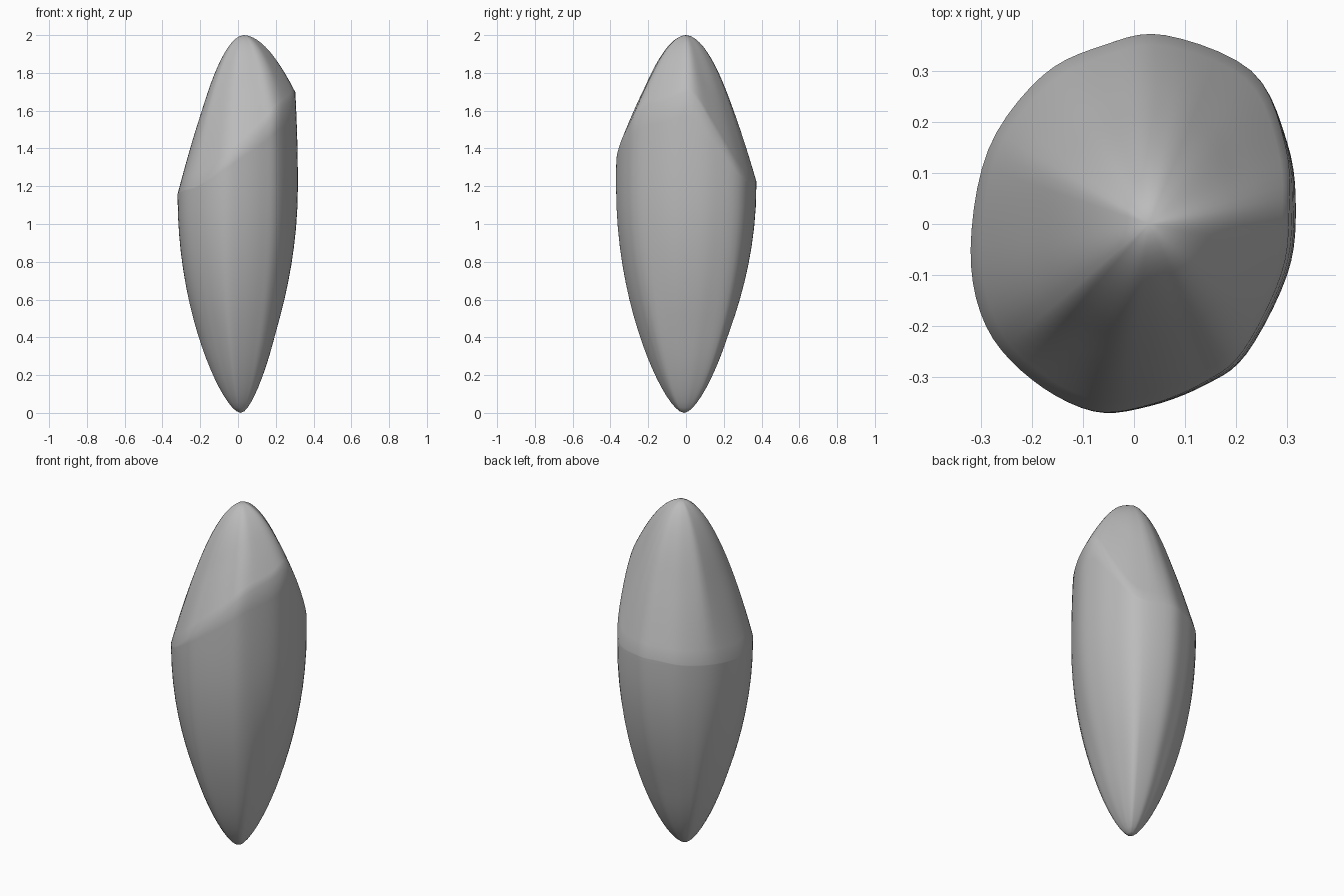
import bpy, bmesh, math
from mathutils import Vector

cube = bpy.data.objects.get("Cube")
if cube:
    bpy.data.objects.remove(cube, do_unlink=True)

# Widest outline of the stone: x, y and height of the shoulder ridge there
OUTLINE = [
    (.317, .03, 1.68), (.3, .16, 1.48), (.23, .3, 1.24), (.06, .37, 1.22),
    (-.06, .35, 1.21), (-.18, .29, 1.19), (-.285, .147, 1.17), (-.32, -.05, 1.15),
    (-.29, -.2, 1.17), (-.2, -.305, 1.2), (-.08, -.367, 1.3), (.03, -.357, 1.4),
    (.14, -.315, 1.5), (.22, -.255, 1.59), (.3, -.1, 1.65),
]
BOTTOM = Vector((.015, -.01, 0))
TIP = Vector((.03, 0, 2))
WIDEST = 1.2      # height above which the sides only taper slowly
STEPS = 5         # spokes per outline segment
LOWER_CORNERS = [52, 140, 188, 258, 318, 412]
UPPER_CORNERS = [8, 70, 150, 228, 318, 368]


def spline(i, t):
    """Smooth closed curve through the outline."""
    a, b, c, d = (Vector(OUTLINE[(i + k) % len(OUTLINE)]) for k in (-1, 0, 1, 2))
    return b + t / 2 * (c - a + t * (2 * a - 5 * b + 4 * c - d
                                     + t * (3 * (b - c) + d - a)))


def facet(angle, corners, weight):
    """Flattens a round section towards a polygon with the given corners."""
    deg = math.degrees(angle) % 360
    if deg < corners[0]:
        deg += 360
    for a, b in zip(corners, corners[1:]):
        if a <= deg <= b:
            half = math.radians(b - a) / 2
            chord = math.cos(half) / math.cos(math.radians(deg - (a + b) / 2))
            return 1 + weight * (chord - 1)
    return 1


def spoke(p):
    """Points from the bottom to the tip along one side of the stone."""
    angle = math.atan2(p.y, p.x)
    low = min(p.z, WIDEST)
    points = []
    # rounded lower cone
    for k in range(1, 19):
        t = (k / 18) ** 1.7
        f = (math.sqrt(1 - (1 - t) ** 2) + 1 - (1 - t) ** 2) / 2
        f *= facet(angle, LOWER_CORNERS, .3 * min(1, 3 * (1 - f)))
        q = BOTTOM.lerp(Vector((p.x, p.y, 0)), f)
        points.append(Vector((q.x, q.y, low * t)))
    # steep band up to the shoulder ridge
    for k in range(1, 5):
        z = low + (p.z - low) * k / 4 + .002 * k
        f = 1 - .17 * (z - low) ** 2
        points.append(Vector((p.x * f, p.y * f, z)))
    # domed upper part
    ridge = points[-1]
    for k in range(1, 18):
        t = (1 - k / 18) ** 1.7
        f = t ** .54
        f *= facet(angle, UPPER_CORNERS, .25 * min(1, 3 * (1 - f)))
        q = TIP.lerp(ridge, f)
        points.append(Vector((q.x, q.y, 2 + (ridge.z - 2) * t)))
    return points


# Loft the spokes into one closed surface
bm = bmesh.new()
columns = [[bm.verts.new(v) for v in spoke(spline(i, s / STEPS))]
           for i in range(len(OUTLINE)) for s in range(STEPS)]
bottom, tip = bm.verts.new(BOTTOM), bm.verts.new(TIP)
for a, b in zip(columns, columns[1:] + columns[:1]):
    bm.faces.new((bottom, b[0], a[0]))
    bm.faces.new((a[-1], b[-1], tip))
    for k in range(len(a) - 1):
        bm.faces.new((a[k], b[k], b[k + 1], a[k + 1]))
bmesh.ops.recalc_face_normals(bm, faces=bm.faces)
for face in bm.faces:
    face.smooth = True

mesh = bpy.data.meshes.new("stone_shard")
bm.to_mesh(mesh)
bm.free()
shard = bpy.data.objects.new("stone_shard", mesh)
bpy.context.collection.objects.link(shard)

# Plain grey stone
grey = bpy.data.materials.new("stone_grey")
grey.use_nodes = True
colour = (.5, .5, .5, 1)
grey.diffuse_color = colour
grey.node_tree.nodes["Principled BSDF"].inputs["Base Color"].default_value = colour
mesh.materials.append(grey)
